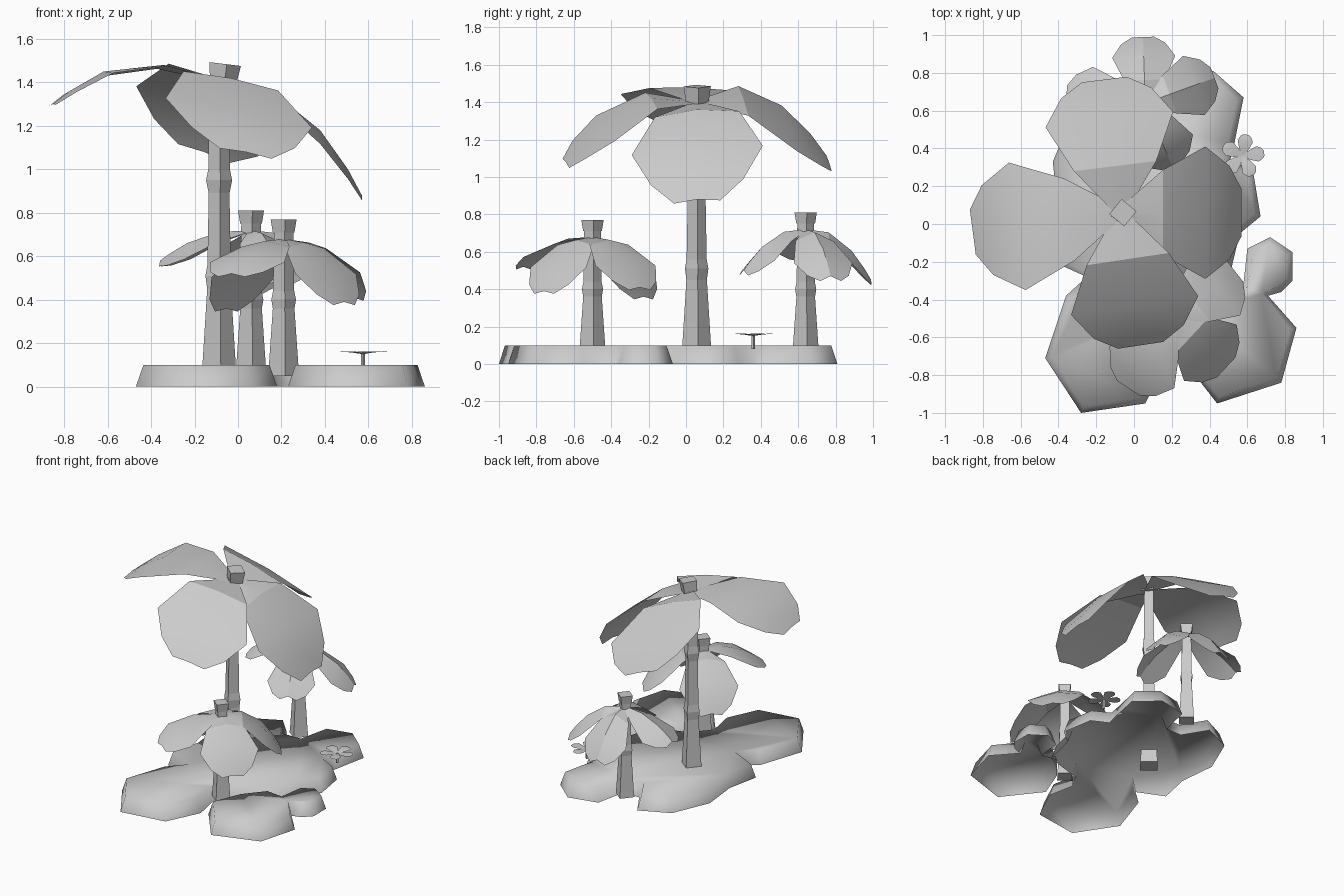
import bpy
import math
from mathutils import Vector, Matrix

cube = bpy.data.objects.get("Cube")
if cube:
    bpy.data.objects.remove(cube)

grey = bpy.data.materials.new("plain_grey")
grey.use_nodes = True
grey.diffuse_color = (0.6, 0.6, 0.6, 1)
grey.node_tree.nodes["Principled BSDF"].inputs["Base Color"].default_value = grey.diffuse_color


def make(name, verts, faces, smooth_angle=0):
    mesh = bpy.data.meshes.new(name)
    mesh.from_pydata(verts, [], faces)
    mesh.materials.append(grey)
    if smooth_angle:
        mesh.polygons.foreach_set("use_smooth", [True] * len(mesh.polygons))
        mesh.set_sharp_from_angle(angle=math.radians(smooth_angle))
    mesh.update()
    obj = bpy.data.objects.new(name, mesh)
    bpy.context.collection.objects.link(obj)
    return obj


def mound(name, outline, height=0.1, inset=0.035):
    """Open-bottomed slab with sloping sides around an outline."""
    n = len(outline)
    pts = [Vector(p) for p in outline]
    top = []
    for i, p in enumerate(pts):
        a = (p - pts[i - 1]).normalized()
        b = (pts[(i + 1) % n] - p).normalized()
        inward = Vector((-a.y - b.y, a.x + b.x)).normalized()
        top.append(p + inward * inset)
    verts = [(p.x, p.y, 0) for p in pts] + [(p.x, p.y, height) for p in top]
    faces = [(i, (i + 1) % n, n + (i + 1) % n, n + i) for i in range(n)]
    faces.append(tuple(range(n, 2 * n)))
    make(name, verts, faces, 180)


def loft(name, centre, profile, sides=4, turn=0.1, tilt=0):
    """Stack of rings given as (height, radius), closed at both ends."""
    base = profile[0][0]
    spin = Matrix.Rotation(tilt, 3, 'Y')
    verts, faces = [], []
    for z, r in profile:
        for k in range(sides):
            a = turn + math.tau * k / sides
            v = spin @ Vector((r * math.cos(a), r * math.sin(a), z - base))
            verts.append(v + Vector((centre[0], centre[1], base)))
    for j in range(len(profile) - 1):
        for k in range(sides):
            m = (k + 1) % sides
            faces.append((j * sides + k, j * sides + m, (j + 1) * sides + m, (j + 1) * sides + k))
    faces.append(tuple(reversed(range(sides))))
    faces.append(tuple(range(len(verts) - sides, len(verts))))
    make(name, verts, faces)


# Position along a leaf and half width there
LEAF_SHAPE = [(0, 0.03), (0.35, 0.22), (0.7, 0.34), (0.9, 0.24), (1, 0.12)]


def leaf(name, centre, azimuth, reach, heights, width=1.0, roll=0.0, fold=0.06):
    a = math.radians(azimuth)
    along = Vector((math.cos(a), math.sin(a), 0))
    side = Vector((-along.y, along.x, 0))
    verts, faces = [], []
    for (t, w), z in zip(LEAF_SHAPE, heights):
        w *= width
        mid = Vector((centre[0], centre[1], z)) + along * reach * t
        for s in (-1, 0, 1):
            lift = roll * s * w - fold * abs(s) * w
            verts.append(mid + side * s * w + Vector((0, 0, lift)))
    for j in range(len(heights) - 1):
        for k in range(2):
            i = 3 * j + k
            faces.append((i, i + 3, i + 4, i + 1))
    make(name, verts, faces, 25)


# Ground mounds
mound("main_ground", [
    (-0.28, -1), (0.06, -0.95), (0.18, -0.7), (0.14, -0.5), (0.24, -0.38), (0.5, -0.3),
    (0.56, -0.05), (0.67, 0.04), (0.63, 0.28), (0.51, 0.34), (0.53, 0.42), (0.58, 0.67),
    (0.42, 0.81), (0.2, 0.76), (0.15, 0.53), (0.02, 0.53), (-0.09, 0.71), (-0.31, 0.61),
    (-0.43, 0.33), (-0.4, 0.05), (-0.45, -0.19), (-0.25, -0.28), (-0.36, -0.38), (-0.47, -0.71)])
mound("front_right_ground", [
    (0.44, -0.95), (0.78, -0.84), (0.86, -0.55), (0.71, -0.38), (0.78, -0.36), (0.84, -0.3),
    (0.84, -0.15), (0.72, -0.07), (0.6, -0.13), (0.58, -0.31), (0.46, -0.29), (0.32, -0.45),
    (0.23, -0.68)])

# Tall tree
TALL = (-0.07, 0.06)
loft("tall_trunk", (-0.087, 0.057), [
    (0, 0.085), (0.1, 0.077), (0.45, 0.055), (0.51, 0.063), (0.56, 0.054), (0.89, 0.048),
    (0.95, 0.06), (1.0, 0.05), (1.42, 0.045)])
loft("tall_crown", TALL, [(1.39, 0.06), (1.485, 0.073)], tilt=0.12)
droop = (1.4, 1.42, 1.28, 1.16, 1.08)
leaf("tall_leaf_left", TALL, 187.5, 0.79, (1.4, 1.48, 1.45, 1.36, 1.3), 1, 0.03, 0.05)
leaf("tall_leaf_back", TALL, 97, 0.71, droop, 1, 0.36)
leaf("tall_leaf_front", TALL, -81.5, 0.71, droop, 1, -0.2)
leaf("tall_leaf_right", TALL, 0, 0.64, (1.4, 1.36, 1.18, 1.0, 0.88), 1.03, 0.07, 0.11)


# Short trees: leaves are (azimuth, reach, tip height)
def short_tree(name, centre, foot, top, leaves, width, fold):
    loft(name + "_trunk", centre, [
        (foot, 0.073), (0.1, 0.068), (0.36, 0.05), (0.4, 0.057), (0.44, 0.049), (top - 0.05, 0.045)])
    loft(name + "_crown", centre, [(top - 0.06, 0.05), (top, 0.06)])
    start = top - 0.09
    for n, (azimuth, reach, tip) in enumerate(leaves, 1):
        drop = start - tip
        heights = [start - drop * f for f in (0, 0.06, 0.42, 0.78, 1)]
        leaf(f"{name}_leaf_{n}", centre, azimuth, reach, heights, width, 0, fold)


short_tree("front_tree", (0.21, -0.5), 0.05, 0.77, [
    (237, 0.44, 0.52), (-43, 0.38, 0.39), (38, 0.41, 0.41), (134, 0.38, 0.36)], 0.6, 0.2)
short_tree("back_tree", (0.06, 0.64), 0.05, 0.81, [
    (92, 0.35, 0.45), (20, 0.39, 0.47), (-67, 0.36, 0.5), (175, 0.42, 0.58)], 0.49, 0.45)

# Flower
FLOWER = (0.575, 0.36)
loft("flower_stem", FLOWER, [(0.08, 0.009), (0.155, 0.009)])
for n in range(5):
    leaf(f"flower_petal_{n + 1}", FLOWER, 8 + 72 * n, 0.115,
         (0.15, 0.158, 0.163, 0.162, 0.16), 0.12, 0, 0.05)
